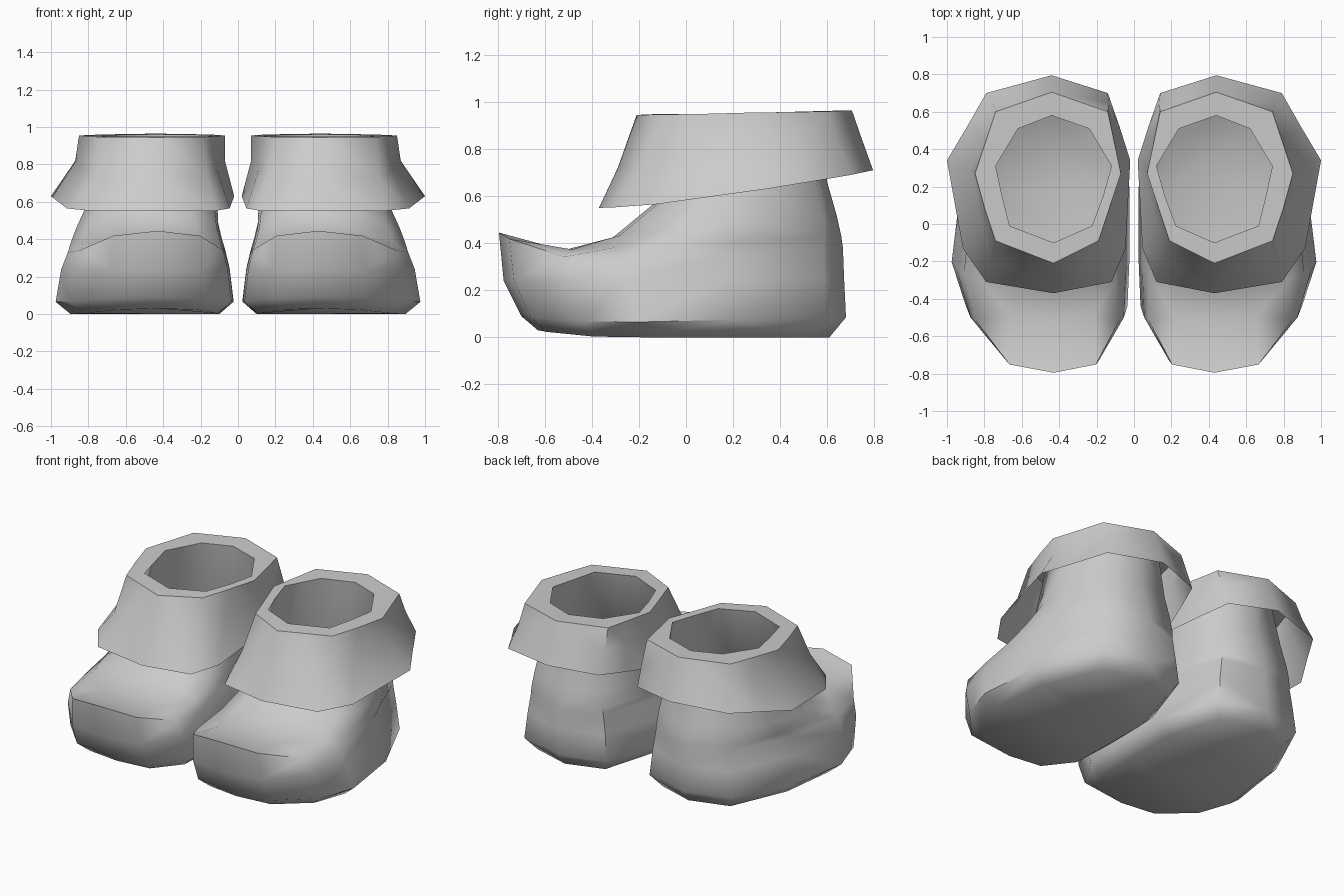
import bpy, bmesh, math

cube = bpy.data.objects.get("Cube")
if cube:
    bpy.data.objects.remove(cube, do_unlink=True)

grey = bpy.data.materials.new("plain_grey")
grey.use_nodes = True
tone = (0.6, 0.6, 0.6, 1)
grey.diffuse_color = tone
grey.node_tree.nodes["Principled BSDF"].inputs["Base Color"].default_value = tone

CENTRE = 0.43  # toe line of the left boot
WIDEST = 0.64  # widest place of the foot, from heel (0) to toe (1)


def full_ring(half):
    """Close a half outline of (shift, half width, y, z), front to back."""
    outer = [(CENTRE + s + w, y, z) for s, w, y, z in half]
    inner = [(CENTRE + s - w, y, z) for s, w, y, z in half[1:-1]]
    return outer + inner[::-1]


# Foot outline: sideways reach and position from heel to toe
OUTLINE = [(0, 1), (.55, .97), (.91, .81), (1, WIDEST), (.95, .35), (.62, .06), (0, 0)]


def foot_ring(width, bulge, front, back, z_front, z_side, z_back):
    half = []
    for u, v in OUTLINE:
        y = back + (front - back) * v
        if v > WIDEST:
            t = (v - WIDEST) / (1 - WIDEST)
            z = z_side + (z_front - z_side) * t ** 3
            shift = bulge * (1 - t)
        else:
            t = v / WIDEST
            z = z_back + (z_side - z_back) * t
            shift = .015 * (1 - t) + bulge * t
        half.append((shift, u * width, y, z))
    return full_ring(half)


def loft(name, rings, mirror, cap=False):
    bm = bmesh.new()
    loops = [[bm.verts.new((-x if mirror else x, y, z)) for x, y, z in r] for r in rings]
    for low, high in zip(loops, loops[1:]):
        n = len(low)
        for i in range(n):
            j = (i + 1) % n
            bm.faces.new((low[i], low[j], high[j], high[i]))
    if cap:
        bm.faces.new(loops[0][::-1])
    if mirror:
        bmesh.ops.reverse_faces(bm, faces=bm.faces[:])
    bmesh.ops.triangulate(bm, faces=bm.faces[:], quad_method='SHORT_EDGE')
    mesh = bpy.data.meshes.new(name)
    bm.to_mesh(mesh)
    bm.free()
    mesh.materials.append(grey)
    obj = bpy.data.objects.new(name, mesh)
    bpy.context.collection.objects.link(obj)
    bpy.ops.object.select_all(action='DESELECT')
    obj.select_set(True)
    bpy.context.view_layer.objects.active = obj
    bpy.ops.object.shade_smooth_by_angle(angle=math.radians(55))


# Opening shared by the shaft and the cuff
opening = full_ring([
    (0, 0, -.10, .95), (.015, .22, -.01, .95), (.005, .27, .15, .95), (0, .31, .31, .955),
    (0, .25, .41, .957), (0, .19, .51, .96), (.01, 0, .58, .96)])

# Boot body: sole, sides, upturned toe, instep, ankle
body = [
    foot_ring(.395, .07, -.63, .61, .03, 0, 0),
    foot_ring(.475, .07, -.70, .68, .09, .065, .085),
    foot_ring(.45, .065, -.775, .672, .24, .24, .25),
    foot_ring(.42, .06, -.795, .667, .445, .33, .38),
    foot_ring(.403, .06, -.52, .66, .37, .385, .43),
    foot_ring(.38, .055, -.31, .64, .425, .46, .52),
    foot_ring(.35, .03, -.14, .60, .565, .58, .66),
    opening]

# Flared cuff: hem, waist, rim
hem = full_ring([
    (0, 0, -.37, .55), (.025, .335, -.31, .552), (.05, .435, -.13, .565), (.08, .49, .34, .63),
    (.055, .408, .52, .66), (.035, .325, .70, .69), (.01, 0, .795, .71)])
waist = full_ring([
    (0, 0, -.29, .72), (.03, .30, -.19, .73), (.035, .355, .02, .77), (.04, .40, .29, .82),
    (.025, .355, .47, .825), (.015, .31, .645, .83), (.01, 0, .745, .85)])
rim = full_ring([
    (0, 0, -.21, .945), (.035, .275, -.09, .947), (.035, .335, .09, .95), (.03, .39, .27, .955),
    (.02, .345, .435, .957), (.01, .30, .60, .96), (.01, 0, .705, .965)])

for side, mirror in (("left", False), ("right", True)):
    loft(side + "_boot_body", body, mirror, cap=True)
    loft(side + "_boot_cuff", [hem, waist, rim, opening], mirror)
